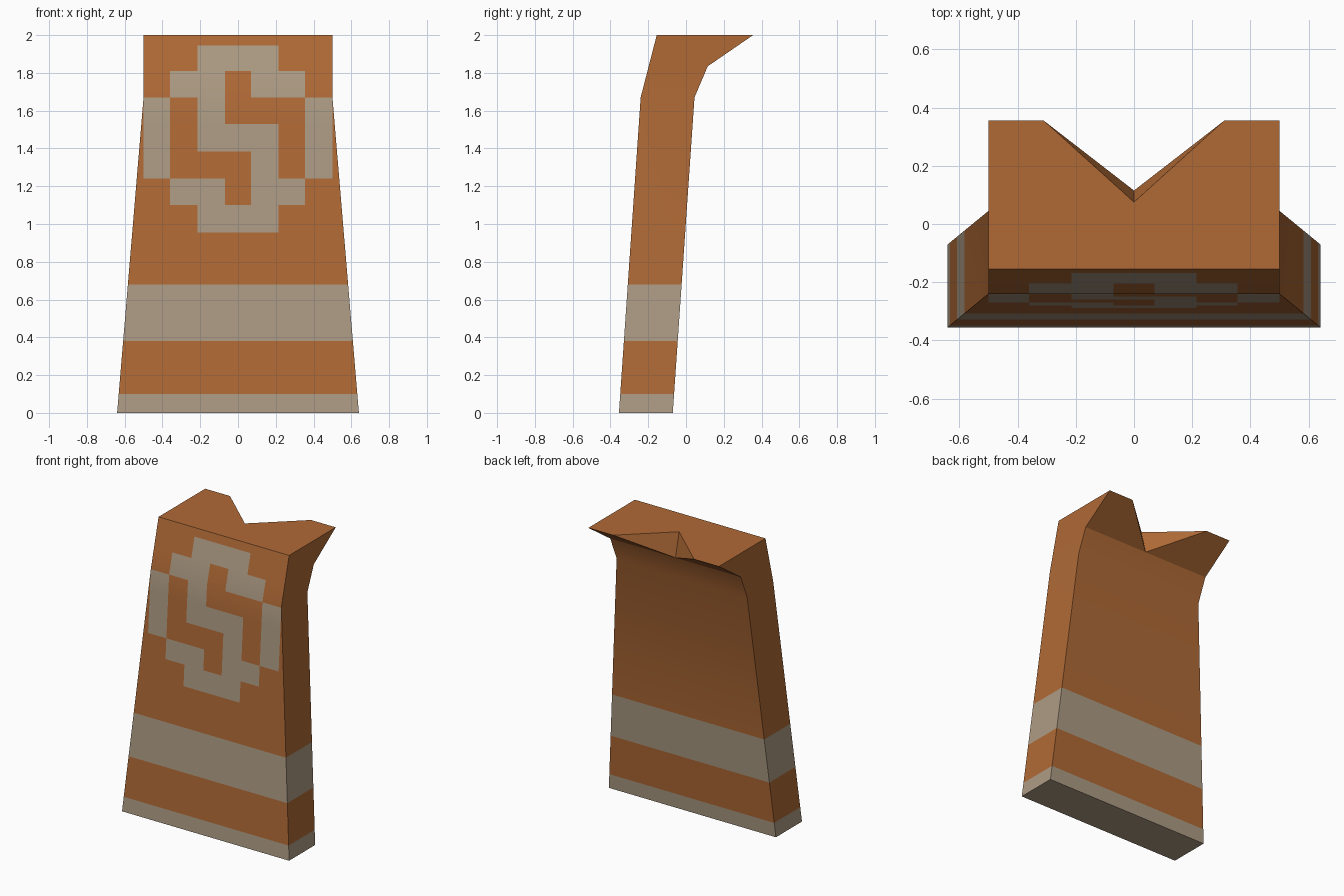
import bpy, bmesh, math
from mathutils import Vector

cube = bpy.data.objects.get("Cube")
if cube:
    bpy.data.objects.remove(cube, do_unlink=True)


def make_material(name, rgb):
    mat = bpy.data.materials.new(name)
    mat.use_nodes = True
    mat.diffuse_color = (*rgb, 1)
    mat.node_tree.nodes["Principled BSDF"].inputs["Base Color"].default_value = (*rgb, 1)
    return mat


orange = make_material("burnt orange", (0.434, 0.144, 0.037))
beige = make_material("warm beige", (0.417, 0.328, 0.231))

# Outline points of one half; the other half is mirrored in x
HALF = {
    "front_foot": (0.64, -0.355, 0), "back_foot": (0.64, -0.07, 0),
    "front_bend": (0.5, -0.24, 1.67), "back_bend": (0.5, 0.045, 1.67),
    "front_top": (0.5, -0.155, 2), "back_neck": (0.5, 0.115, 1.835),
    "lip_outer": (0.5, 0.355, 2), "lip_inner": (0.31, 0.355, 2),
}
bm = bmesh.new()
R = {k: bm.verts.new(p) for k, p in HALF.items()}
L = {k: bm.verts.new((-p[0], p[1], p[2])) for k, p in HALF.items()}
notch_top = bm.verts.new((0, 0.075, 2))
notch_low = bm.verts.new((0, 0.115, 1.835))


def across(a, b):
    return bm.faces.new((L[a], R[a], R[b], L[b]))


# Front, underside and back
front = [across("front_foot", "front_bend"), across("front_bend", "front_top")]
across("front_foot", "back_foot")
across("back_foot", "back_bend")
bm.faces.new((L["back_bend"], R["back_bend"], R["back_neck"], notch_low, L["back_neck"]))

# Top with its V-shaped notch
bm.faces.new((L["front_top"], R["front_top"], R["lip_outer"], R["lip_inner"],
              notch_top, L["lip_inner"], L["lip_outer"]))

# Sides, flared lip and notch walls
for S in (R, L):
    bm.faces.new([S[k] for k in ("front_foot", "back_foot", "back_bend", "front_bend")])
    bm.faces.new([S[k] for k in ("front_bend", "back_bend", "back_neck", "lip_outer", "front_top")])
    bm.faces.new((S["back_neck"], S["lip_outer"], S["lip_inner"], notch_low))
    bm.faces.new((S["lip_inner"], notch_top, notch_low))
bmesh.ops.recalc_face_normals(bm, faces=bm.faces)


def cut(faces, point, normal):
    geom = set(faces)
    for f in faces:
        geom.update(f.edges)
        geom.update(f.verts)
    bmesh.ops.bisect_plane(bm, geom=list(geom), dist=1e-5, plane_co=point, plane_no=normal)


def front_faces(low=0.0):
    bm.normal_update()
    return [f for f in bm.faces if f.normal.y < -0.9 and f.calc_center_median().z > low]


# Bands run all the way round
for z in (0.10, 0.38, 0.68):
    cut(bm.faces[:], (0, 0, z), (0, 0, 1))

# Blocky round ornament: a 7 x 7 lattice cut into the front only
XS = [-0.5, -0.36, -0.215, -0.07, 0.07, 0.215, 0.355, 0.5]
ZS = [1.945, 1.81, 1.67, 1.53, 1.385, 1.24, 1.10, 0.955]
PATTERN = ["..###..",
           ".##.##.",
           "#.#...#",
           "#.###.#",
           "#...#.#",
           ".##.##.",
           "..###.."]
for z in ZS:
    if z != 1.67:
        cut(front_faces(0.6), (0, 0, z), (0, 0, 1))
for x in XS:
    cut([f for f in front_faces(0.955) if f.calc_center_median().z < 1.945],
        (x, 0, 0), (1, 0, 0))


def in_pattern(c):
    col = sum(c.x > x for x in XS) - 1
    row = sum(c.z < z for z in ZS) - 1
    return 0 <= col < 7 and 0 <= row < 7 and PATTERN[row][col] == "#"


# Colour by height, and by lattice cell on the front
bm.normal_update()
for f in bm.faces:
    c = f.calc_center_bounds()
    band = c.z < 0.10 or 0.38 < c.z < 0.68
    f.material_index = int(band or (f.normal.y < -0.9 and in_pattern(c)))

mesh = bpy.data.meshes.new("banded_panel")
bm.to_mesh(mesh)
bm.free()
mesh.materials.append(orange)
mesh.materials.append(beige)
panel = bpy.data.objects.new("banded_panel", mesh)
bpy.context.collection.objects.link(panel)

# Soft bends, crisp corners
bpy.ops.object.select_all(action="DESELECT")
panel.select_set(True)
bpy.context.view_layer.objects.active = panel
bpy.ops.object.shade_smooth_by_angle(angle=math.radians(30))
